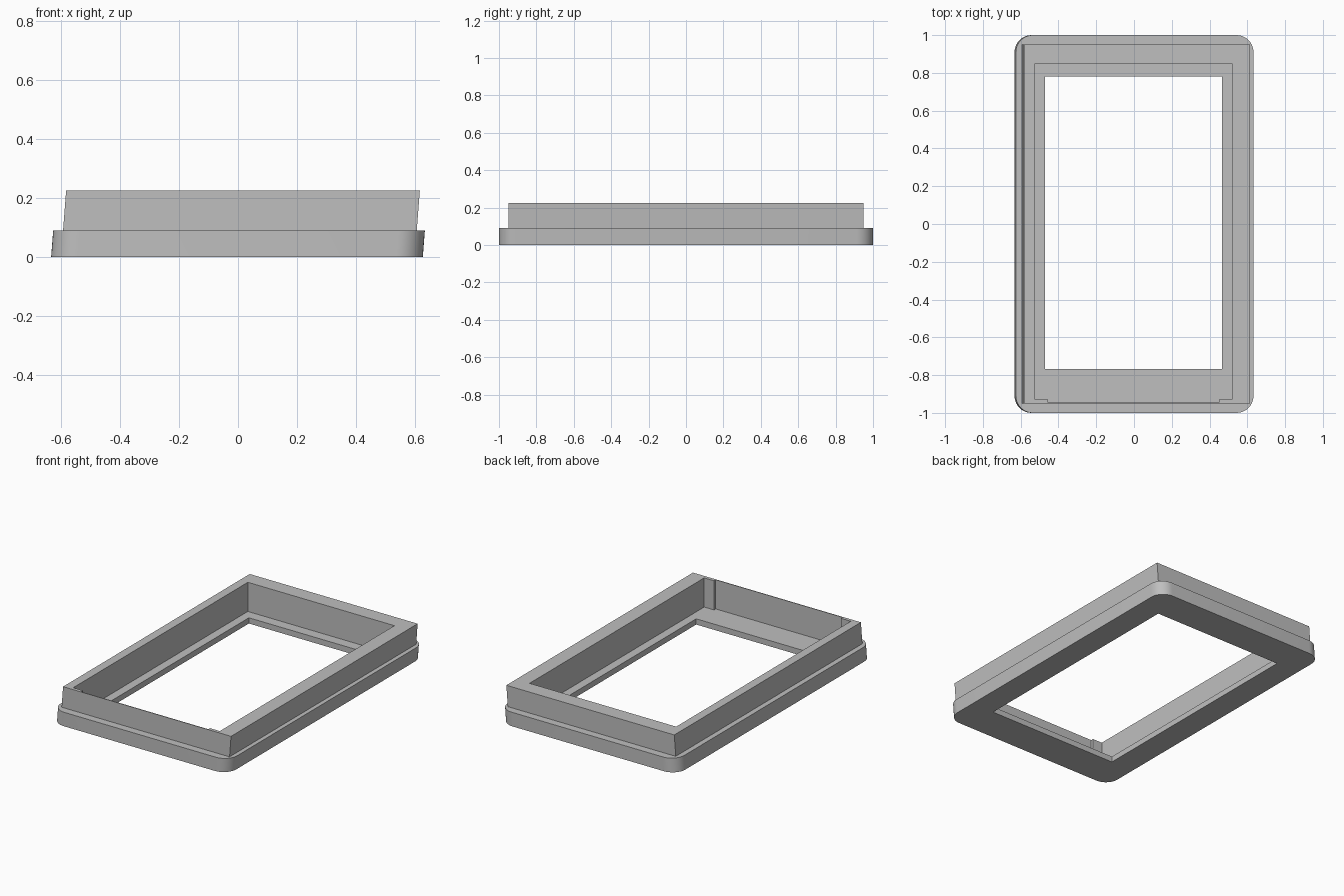
import bpy
import bmesh
import math

if "Cube" in bpy.data.objects:
    bpy.data.objects.remove(bpy.data.objects["Cube"], do_unlink=True)

LEAN = 0.077  # sideways drift of the outer walls per unit of height

grey = bpy.data.materials.new("plain grey")
grey.use_nodes = True
grey.diffuse_color = (0.52, 0.52, 0.52, 1)
grey.node_tree.nodes["Principled BSDF"].inputs["Base Color"].default_value = grey.diffuse_color


def rectangle(x0, x1, y0, y1):
    return [(x0, y0), (x1, y0), (x1, y1), (x0, y1)]


def rounded_rectangle(half_x, half_y, radius, steps=10):
    points = []
    for quarter, (sx, sy) in enumerate([(1, 1), (-1, 1), (-1, -1), (1, -1)]):
        for i in range(steps + 1):
            a = math.pi / 2 * (quarter + i / steps)
            points.append((sx * (half_x - radius) + radius * math.cos(a),
                           sy * (half_y - radius) + radius * math.sin(a)))
    return points


def prism(name, outline, z0, z1, lean=0.0, offset=0.0):
    """Extrude an outline upward, drifting along x by the lean."""
    bm = bmesh.new()
    rings = [[bm.verts.new((x + offset + lean * z, y, z)) for x, y in outline]
             for z in (z0, z1)]
    low, high = rings
    bm.faces.new(low[::-1])
    bm.faces.new(high)
    n = len(outline)
    for i in range(n):
        j = (i + 1) % n
        bm.faces.new((low[i], low[j], high[j], high[i]))
    mesh = bpy.data.meshes.new(name)
    bm.to_mesh(mesh)
    bm.free()
    mesh.materials.append(grey)
    obj = bpy.data.objects.new(name, mesh)
    bpy.context.collection.objects.link(obj)
    return obj


def combine(target, other, operation):
    """Apply a boolean and remove the helper."""
    mod = target.modifiers.new(operation, "BOOLEAN")
    mod.operation = operation
    mod.solver = "EXACT"
    mod.object = other
    bpy.ops.object.select_all(action="DESELECT")
    bpy.context.view_layer.objects.active = target
    target.select_set(True)
    bpy.ops.object.modifier_apply(modifier=mod.name)
    bpy.data.objects.remove(other, do_unlink=True)


# Rounded base flange
frame = prism("bezel_frame", rounded_rectangle(0.629, 1.0, 0.09),
              0, 0.09, LEAN, -0.0035)

# Square-cornered upper wall
wall = prism("upper_wall", rectangle(-0.5985, 0.5985, -0.95, 0.95),
             0.06, 0.225, LEAN, -0.0005)
combine(frame, wall, "UNION")

# Deep pocket, leaving a thin front wall between two corner blocks
pocket = [(-0.525, 0.85), (-0.525, -0.928), (-0.456, -0.928), (-0.456, -0.945),
          (0.45, -0.945), (0.45, -0.928), (0.52, -0.928), (0.52, 0.85)]
combine(frame, prism("pocket_cutter", pocket, 0.037, 0.4), "DIFFERENCE")

# Window opening through the floor
window = rectangle(-0.47, 0.465, -0.768, 0.782)
combine(frame, prism("window_cutter", window, -0.1, 0.3), "DIFFERENCE")

# Smooth the rounded corners only
bpy.ops.object.shade_smooth_by_angle(angle=math.radians(30))
